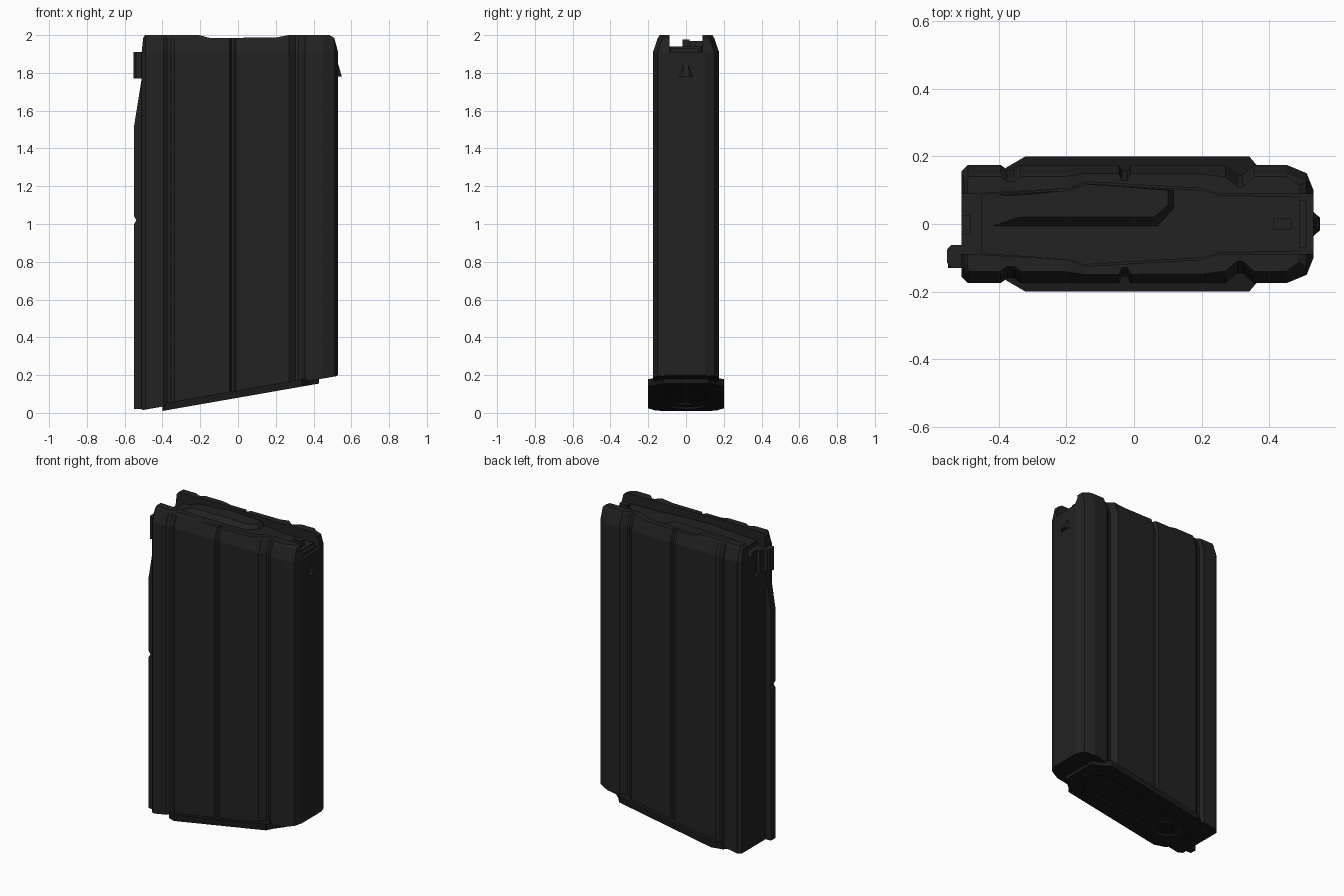
import bpy, bmesh, math

if "Cube" in bpy.data.objects:
    bpy.data.objects.remove(bpy.data.objects["Cube"])


def material(name, v):
    m = bpy.data.materials.new(name)
    m.diffuse_color = (v, v, v, 1)
    m.use_nodes = True
    m.node_tree.nodes["Principled BSDF"].inputs["Base Color"].default_value = m.diffuse_color
    return m


BODY = material("charcoal", 0.016)
BASE = material("dark black", 0.010)


def floor_z(x):
    """Slanted bottom line of the magazine."""
    return 0.2 + 0.175 * (x - 0.53)


def loft(name, rings, mat):
    """Skin a stack of point rings and cap both ends."""
    bm = bmesh.new()
    vs = [[bm.verts.new(p) for p in r] for r in rings]
    n = len(vs[0])
    for a, b in zip(vs, vs[1:]):
        for i in range(n):
            j = (i + 1) % n
            bm.faces.new((a[i], a[j], b[j], b[i]))
    bm.faces.new(vs[0][::-1])
    bm.faces.new(vs[-1])
    bmesh.ops.recalc_face_normals(bm, faces=bm.faces)
    me = bpy.data.meshes.new(name)
    bm.to_mesh(me)
    bm.free()
    me.materials.append(mat)
    ob = bpy.data.objects.new(name, me)
    bpy.context.collection.objects.link(ob)
    return ob


def prism(name, xy, z0, z1, mat):
    return loft(name, [[(x, y, z) for x, y in xy] for z in (z0, z1)], mat)


def side_prism(name, xz, y0, y1, mat):
    return loft(name, [[(x, y, z) for x, z in xz] for y in (y0, y1)], mat)


def slanted(name, xy, d0, d1, mat):
    """Prism following the slanted bottom, between two depths below it."""
    return loft(name, [[(x, y, floor_z(x) - d) for x, y in xy] for d in (d0, d1)], mat)


def mirror_y(half):
    return half + [(x, -y) for x, y in reversed(half)]


def cut(ob, cutter):
    mod = ob.modifiers.new("cut", "BOOLEAN")
    mod.operation = "DIFFERENCE"
    mod.solver = "EXACT"
    mod.object = cutter
    bpy.context.view_layer.objects.active = ob
    bpy.ops.object.modifier_apply(modifier=mod.name)
    bpy.data.objects.remove(cutter, do_unlink=True)


def box(x0, x1, y0, y1):
    return [(x0, y0), (x1, y0), (x1, y1), (x0, y1)]


# magazine body with vertical side grooves and a bevelled top
outline = mirror_y([
    (-0.51, 0.155), (-0.49, 0.175), (-0.395, 0.175), (-0.375, 0.16),
    (-0.355, 0.16), (-0.335, 0.175), (-0.045, 0.175), (-0.035, 0.155),
    (-0.02, 0.155), (-0.01, 0.175), (0.27, 0.175), (0.305, 0.145),
    (0.32, 0.145), (0.355, 0.175), (0.45, 0.175), (0.51, 0.15), (0.53, 0.10)])


def ring(dy, dx, z):
    return [(min(max(x, -0.51 + dx * 0.4), 0.53 - dx), y - math.copysign(dy, y), z)
            for x, y in outline]


body = loft("magazine_body", [
    [(x, y, floor_z(x)) for x, y in outline],
    ring(0, 0, 1.91), ring(0.026, 0.02, 1.985), ring(0.035, 0.045, 2.0)], BODY)

# feed opening between the lips, lowered lip middle, rear slot
cut(body, prism("slot_cutter", mirror_y([
    (-0.6, 0.088), (-0.5, 0.088), (-0.19, 0.105), (-0.15, 0.125), (0.2, 0.105),
    (0.25, 0.088), (0.6, 0.088)]), 1.91, 2.1, BODY))
cut(body, side_prism("dip_cutter", [(-0.21, 2.001), (-0.15, 1.985), (0.2, 1.987),
                                    (0.27, 2.001), (0.27, 2.1), (-0.21, 2.1)],
                     -0.3, 0.3, BODY))
cut(body, prism("rear_cutter", box(-0.6, -0.485, -0.03, 0.025), 1.76, 2.1, BODY))

# follower with raised pad, ridge and front tab
prism("follower", mirror_y([(-0.45, 0.088), (-0.19, 0.105), (-0.15, 0.12),
                            (0.2, 0.10), (0.25, 0.086), (0.49, 0.08)]), 1.90, 1.94, BODY)
pad = [(-0.43, -0.01), (0.07, -0.01), (0.12, 0.045), (0.12, 0.10),
       (-0.14, 0.118), (-0.19, 0.10), (-0.43, 0.085)]
pad_top = [(-0.34, 0.02), (0.06, 0.02), (0.10, 0.055), (0.10, 0.10),
           (-0.14, 0.118), (-0.19, 0.10), (-0.34, 0.085)]
loft("follower_pad", [[(x, y, 1.935) for x, y in pad],
                      [(x, y, 1.968) for x, y in pad_top]], BODY)
prism("follower_tab", box(0.41, 0.465, -0.018, 0.018), 1.935, 1.978, BODY)
prism("front_bar", box(0.49, 0.51, -0.07, 0.07), 1.90, 1.93, BODY)

# rear spine with a small notch, and the latch block above it
side_prism("rear_spine", [
    (-0.50, 0.02), (-0.55, 0.02), (-0.55, 1.00), (-0.538, 1.02), (-0.55, 1.04),
    (-0.55, 1.52), (-0.51, 1.77), (-0.50, 1.77)], -0.13, -0.085, BODY)
prism("rear_latch", [(-0.50, -0.13), (-0.54, -0.13), (-0.552, -0.115),
                     (-0.552, -0.075), (-0.54, -0.062), (-0.50, -0.062)], 1.77, 1.91, BODY)

# wedge catch on the front
loft("front_catch", [
    [(0.52, -0.045, 1.78), (0.55, -0.018, 1.78), (0.55, 0.018, 1.78), (0.52, 0.045, 1.78)],
    [(0.52, -0.02, 1.845), (0.531, -0.012, 1.845), (0.531, 0.012, 1.845), (0.52, 0.02, 1.845)]],
    BODY)

# floor plate: wide flange, and a thin full-length sole
flange = mirror_y([(-0.40, 0.13), (-0.38, 0.165), (-0.32, 0.20),
                   (0.34, 0.20), (0.37, 0.165), (0.43, 0.12)])
plate = slanted("floor_plate", flange, -0.012, 0.027, BASE)
slanted("body_sole", [(x * 0.99, y * 0.985) for x, y in outline], -0.002, 0.004, BASE)


def pill(x0, x1, r, n=8):
    pts = []
    for cx, a0 in ((x1 - r, -90), (x0 + r, 90)):
        pts += [(cx + r * math.cos(math.radians(a0 + 180 * i / n)),
                 r * math.sin(math.radians(a0 + 180 * i / n))) for i in range(n + 1)]
    return pts


# recessed pill panel with release button
cut(plate, slanted("pill_cutter", pill(-0.35, 0.36, 0.10), 0.015, 0.06, BASE))
slanted("release_button", [(x - 0.25, y) for x, y in
                           [(0.04 * math.cos(i * math.pi / 6), 0.04 * math.sin(i * math.pi / 6))
                            for i in range(12)]], 0.01, 0.027, BASE)
